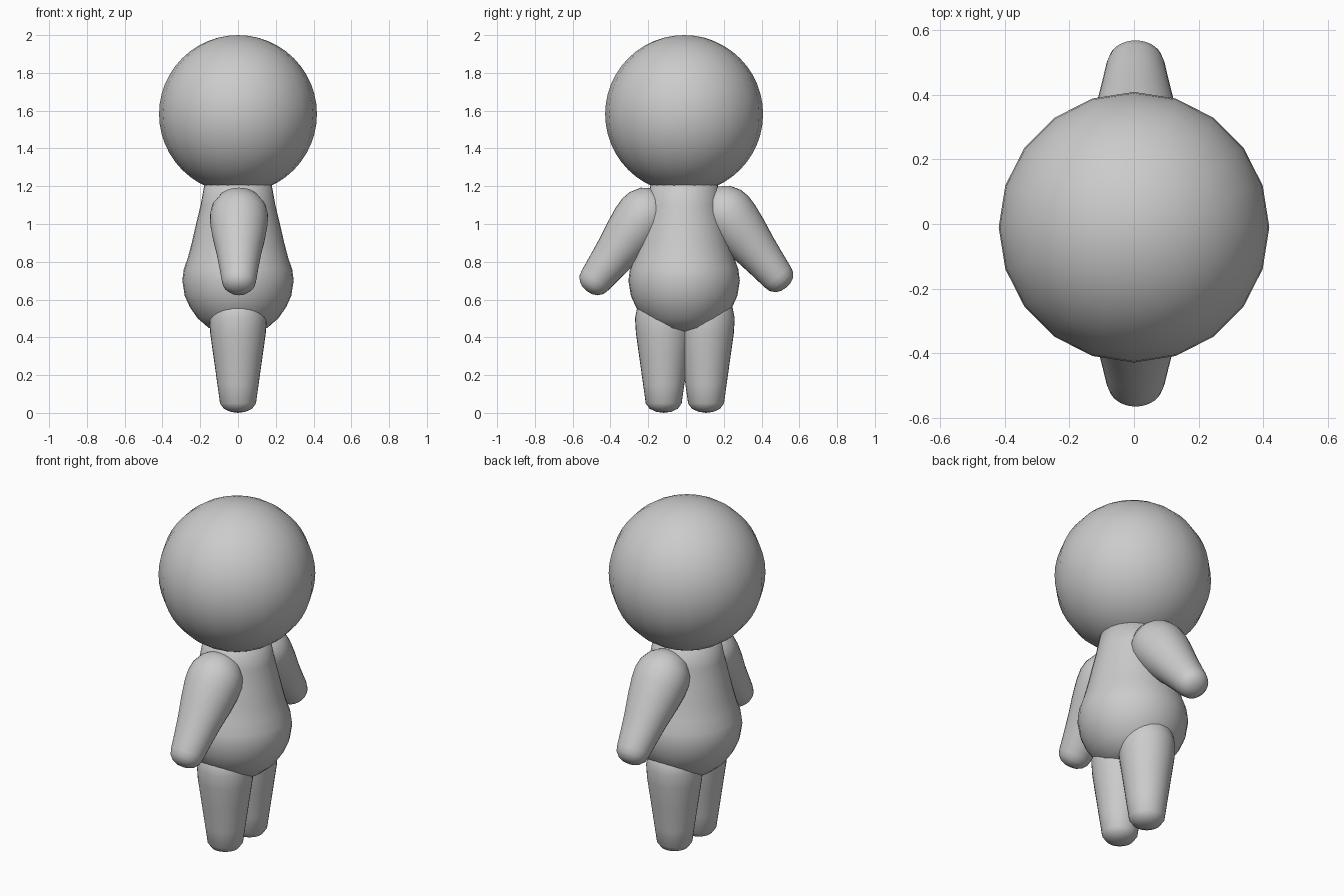
import bpy, bmesh, math
from mathutils import Vector

if "Cube" in bpy.data.objects:
    bpy.data.objects.remove(bpy.data.objects["Cube"])


def lathe(name, profile, start, direction=(0, 0, 1), segs=32, x_scale=1.0):
    """Revolve (distance, radius) pairs around an axis through start."""
    axis = Vector(direction).normalized()
    side = Vector((1, 0, 0))
    up = axis.cross(side)
    origin = Vector(start)
    bm = bmesh.new()
    rings = []
    for t, r in profile:
        if r == 0:
            rings.append([bm.verts.new(origin + axis * t)])
            continue
        rings.append([bm.verts.new(origin + axis * t
                      + side * (r * x_scale * math.cos(2 * math.pi * i / segs))
                      + up * (r * math.sin(2 * math.pi * i / segs)))
                      for i in range(segs)])
    for a, b in zip(rings, rings[1:]):
        for i in range(segs):
            j = (i + 1) % segs
            loop = [a[i % len(a)], a[j % len(a)], b[j % len(b)], b[i % len(b)]]
            bm.faces.new(list(dict.fromkeys(loop)))
    bmesh.ops.recalc_face_normals(bm, faces=bm.faces)
    mesh = bpy.data.meshes.new(name)
    bm.to_mesh(mesh)
    bm.free()
    mesh.shade_smooth()
    ob = bpy.data.objects.new(name, mesh)
    bpy.context.collection.objects.link(ob)
    return ob


# Head: large 20-sided ball
bpy.ops.mesh.primitive_uv_sphere_add(segments=20, ring_count=24, radius=0.418,
                                     location=(0, -0.01, 1.582))
head = bpy.context.object
head.name = "head"
head.data.shade_smooth()

# Body: pear shape, narrow at the neck
lathe("body", [(0.42, 0), (0.425, 0.08), (0.45, 0.155), (0.5, 0.213), (0.56, 0.255),
               (0.62, 0.282), (0.7, 0.295), (0.76, 0.287), (0.82, 0.266), (0.9, 0.245),
               (1.0, 0.222), (1.1, 0.198), (1.21, 0.178), (1.24, 0.12), (1.25, 0)],
      (0, -0.01, 0))

# Arms: rounded shoulder tapering to a blunt hand, one slightly lower
arm = [(-0.15, 0), (-0.14, 0.055), (-0.105, 0.105), (-0.05, 0.138), (0.0, 0.148),
       (0.06, 0.146), (0.15, 0.133), (0.25, 0.114), (0.35, 0.099), (0.43, 0.088),
       (0.462, 0.08), (0.487, 0.058), (0.5, 0.03), (0.503, 0)]
for name, shoulder, hand in (
        ("right_arm", (0.005, -0.22, 1.045), (0.005, -0.51, 0.665)),
        ("left_arm", (0.005, 0.215, 1.055), (0.005, 0.505, 0.695))):
    lathe(name, arm, shoulder, Vector(hand) - Vector(shoulder), x_scale=1.04)

# Legs: tapering down to shallow rounded feet
leg = [(0.0, 0), (0.006, 0.04), (0.022, 0.075), (0.05, 0.095), (0.15, 0.109),
       (0.3, 0.13), (0.42, 0.147), (0.5, 0.152), (0.56, 0.14), (0.62, 0.1), (0.65, 0)]
for name, y in (("right_leg", -0.118), ("left_leg", 0.106)):
    lathe(name, leg, (0, y, 0))
